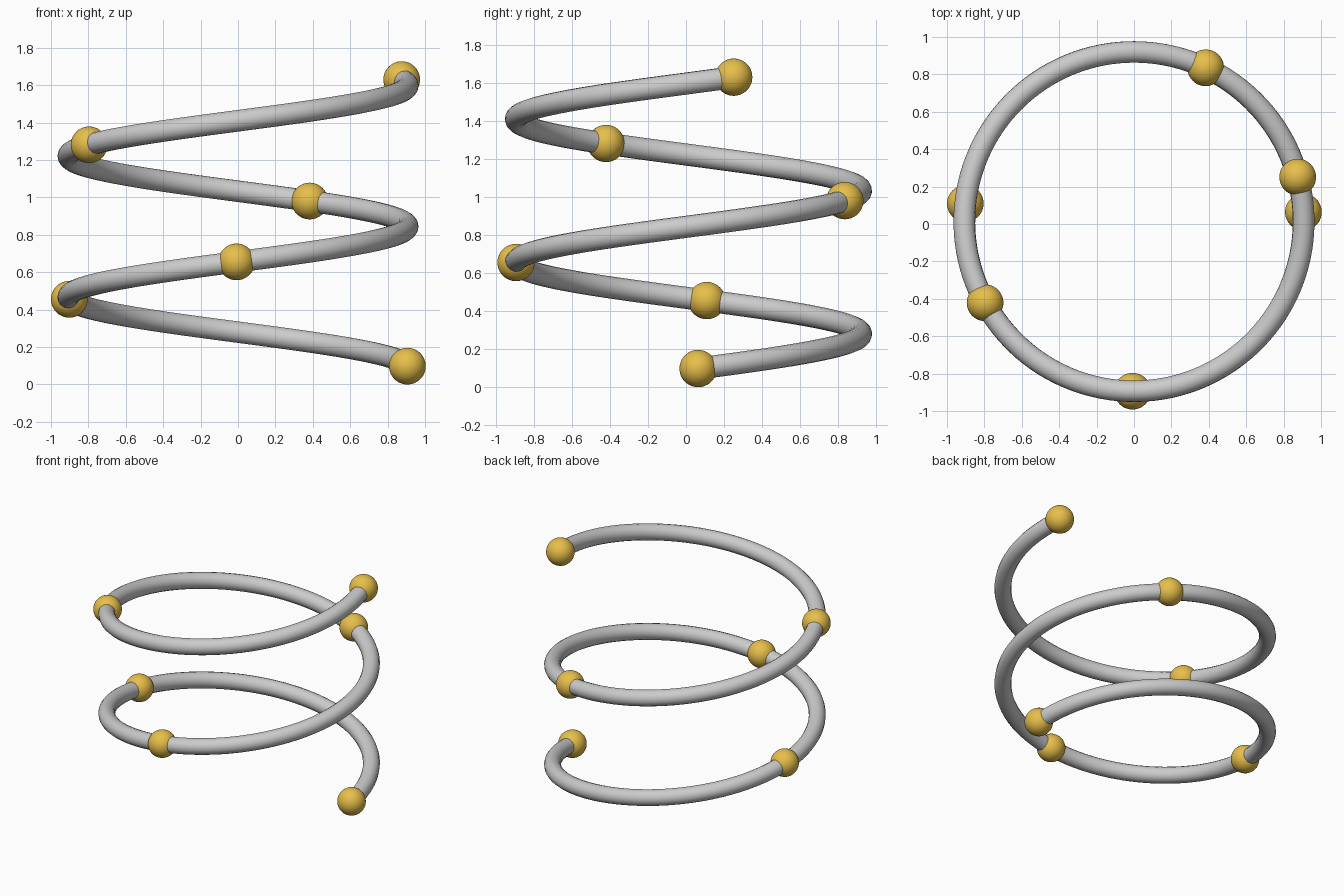
import bpy
from math import cos, sin, radians

if "Cube" in bpy.data.objects:
    bpy.data.objects.remove(bpy.data.objects["Cube"])

R, TUBE, BALL = 0.907, 0.058, 0.098
START, END = 3.2, 735.2
Z0, Z1 = 0.098, 1.63
CY = 0.013


def helix(deg):
    t = (deg - START) / (END - START)
    a = radians(deg)
    return (R * cos(a), CY + R * sin(a), Z0 + t * (Z1 - Z0))


# Coiled tube: a helix path with a round bevel
curve = bpy.data.curves.new("coil_tube", 'CURVE')
curve.dimensions = '3D'
curve.bevel_depth = TUBE
curve.bevel_resolution = 6
curve.use_fill_caps = True
spline = curve.splines.new('POLY')
count = 260
spline.points.add(count - 1)
for i, p in enumerate(spline.points):
    p.co = (*helix(START + (END - START) * i / (count - 1)), 1)
spline.use_smooth = True
bpy.context.collection.objects.link(bpy.data.objects.new("coil_tube", curve))

# Gold beads threaded on the coil
gold = bpy.data.materials.new("gold")
gold.diffuse_color = (0.8, 0.52, 0.07, 1)
gold.use_nodes = True
gold.node_tree.nodes["Principled BSDF"].inputs["Base Color"].default_value = gold.diffuse_color
for n, deg in enumerate((START, 173.9, 269.5, 425, 568.6, END), 1):
    bpy.ops.mesh.primitive_uv_sphere_add(segments=48, ring_count=24, radius=BALL, location=helix(deg))
    bead = bpy.context.object
    bead.name = f"bead_{n}"
    bead.data.materials.append(gold)
    bpy.ops.object.shade_smooth()
